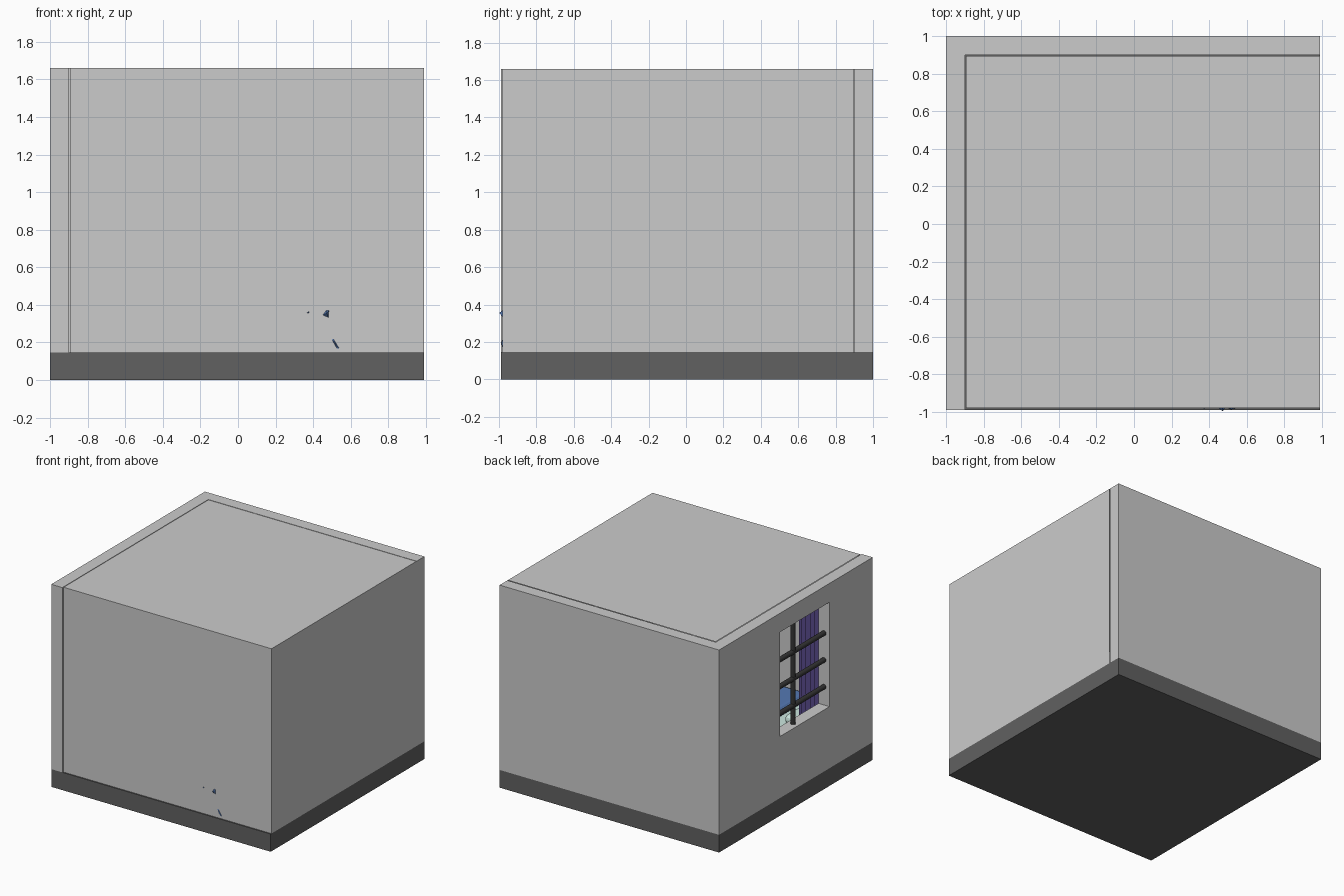
import bpy, bmesh, math
from mathutils import Vector

if "Cube" in bpy.data.objects:
    bpy.data.objects.remove(bpy.data.objects["Cube"])


def material(name, r, g, b):
    m = bpy.data.materials.new(name)
    m.diffuse_color = (r, g, b, 1)
    m.use_nodes = True
    m.node_tree.nodes["Principled BSDF"].inputs["Base Color"].default_value = m.diffuse_color
    return m


WALL = material("wall_grey", 0.52, 0.52, 0.52)
FLOOR = material("floor_grey", 0.12, 0.12, 0.12)
IRON = material("iron", 0.035, 0.035, 0.035)
PURPLE = material("curtain_purple", 0.10, 0.07, 0.26)
BLUE = material("blanket_blue", 0.09, 0.19, 0.45)
MINT = material("linen_mint", 0.60, 0.80, 0.74)
WOOD = material("bed_wood", 0.20, 0.12, 0.07)


def mesh_object(name, verts, faces, mat=None):
    me = bpy.data.meshes.new(name)
    me.from_pydata(verts, [], faces)
    ob = bpy.data.objects.new(name, me)
    bpy.context.collection.objects.link(ob)
    if mat:
        me.materials.append(mat)
    return ob


def box(name, lo, hi, mat=None, bevel=0):
    lo, hi = Vector(lo), Vector(hi)
    bm = bmesh.new()
    bmesh.ops.create_cube(bm, size=1)
    for v in bm.verts:
        v.co = (lo + hi) / 2 + v.co * (hi - lo)
    me = bpy.data.meshes.new(name)
    bm.to_mesh(me)
    bm.free()
    ob = bpy.data.objects.new(name, me)
    bpy.context.collection.objects.link(ob)
    if mat:
        me.materials.append(mat)
    if bevel:
        mod = ob.modifiers.new("bevel", "BEVEL")
        mod.width, mod.segments = bevel, 3
    return ob


def rod(name, a, b, radius, mat):
    a, b = Vector(a), Vector(b)
    bpy.ops.mesh.primitive_cylinder_add(vertices=16, radius=radius, depth=(b - a).length,
                                        location=(a + b) / 2)
    ob = bpy.context.object
    ob.name = name
    ob.rotation_euler = (b - a).to_track_quat("Z", "Y").to_euler()
    ob.data.materials.append(mat)
    bpy.ops.object.shade_smooth_by_angle(angle=math.radians(40))


# Room shell: floor slab, back wall, left wall
X1, Y0, Z0, Z1 = 0.99, -0.98, 0.145, 1.66
box("floor", (-1, -0.99, 0), (X1, 1, Z0), FLOOR)
box("back_wall", (-0.9, 0.9, Z0), (X1, 1, Z1), WALL)
left = box("left_wall", (-1, -0.99, Z0), (-0.9, 1, Z1), WALL)

# Window opening
WY0, WY1, WZ0, WZ1 = -0.43, 0.21, 0.65, 1.505
cutter = box("window_cutter", (-1.1, WY0, WZ0), (-0.8, WY1, WZ1))
cutter.hide_render = True
cutter.hide_viewport = False
cutter.display_type = "WIRE"
cut = left.modifiers.new("window", "BOOLEAN")
cut.object, cut.operation, cut.solver = cutter, "DIFFERENCE", "EXACT"
bpy.context.view_layer.objects.active = left
bpy.ops.object.modifier_apply(modifier=cut.name)
bpy.data.objects.remove(cutter)

# Thin closing panels: front, right and top, with a narrow gap at the left wall
XG, YG = -0.895, 0.895
mesh_object("closing_panels",
            [(XG, Y0, Z0), (X1, Y0, Z0), (X1, YG, Z0),
             (XG, Y0, Z1), (X1, Y0, Z1), (X1, YG, Z1), (XG, YG, Z1)],
            [(0, 1, 4, 3), (1, 2, 5, 4), (3, 4, 5, 6)])

# Window bars
for i, z in enumerate((0.80, 1.02, 1.24)):
    rod(f"horizontal_bar_{i + 1}", (-0.95, WY0 - 0.02, z), (-0.95, WY1 + 0.02, z), 0.02, IRON)
rod("vertical_bar", (-0.95, -0.03, WZ0 - 0.02), (-0.95, -0.03, WZ1 + 0.02), 0.02, IRON)


# Curtains: pleated sheets either side of the window
def curtain(name, ya, yb, folds=6):
    n = folds * 4
    verts = []
    for i in range(n + 1):
        y = ya + (yb - ya) * i / n
        x = -0.855 + 0.02 * math.sin(i * math.pi / 2)
        verts += [(x, y, 0.45), (x, y, 1.58)]
    faces = [(2 * i, 2 * i + 2, 2 * i + 3, 2 * i + 1) for i in range(n)]
    mesh_object(name, verts, faces, PURPLE)


curtain("curtain_front", -0.56, -0.24)
curtain("curtain_back", 0.02, 0.34)
rod("curtain_rod", (-0.855, -0.62, 1.58), (-0.855, 0.40, 1.58), 0.015, IRON)

# Bed along the front side
box("bed_frame", (-0.86, -0.96, 0.20), (0.55, -0.42, 0.27), WOOD)
for i, (x, y) in enumerate([(-0.84, -0.94), (0.49, -0.94), (-0.84, -0.48), (0.49, -0.48)]):
    box(f"bed_leg_{i + 1}", (x, y, Z0), (x + 0.04, y + 0.04, 0.21), WOOD)
box("mattress", (-0.85, -0.95, 0.26), (0.54, -0.43, 0.35), MINT, 0.03)
box("pillow", (-0.83, -0.88, 0.34), (-0.52, -0.52, 0.42), MINT, 0.035)
box("blanket", (-0.43, -0.975, 0.18), (0.57, -0.41, 0.41), BLUE, 0.04)


# Blanket folds that poke through the front panel
def fold(name, outline, tip_y):
    n = len(outline)
    cx = sum(p[0] for p in outline) / n
    cz = sum(p[1] for p in outline) / n
    verts = [(x, Y0 + 0.002, z) for x, z in outline] + [(cx, tip_y, cz)]
    mesh_object(name, verts, [(i, (i + 1) % n, n) for i in range(n)], BLUE)


fold("blanket_fold_upper", [(0.45, 0.345), (0.483, 0.33), (0.485, 0.372), (0.47, 0.372)], -0.998)
fold("blanket_fold_lower", [(0.495, 0.222), (0.53, 0.16), (0.545, 0.16), (0.505, 0.225)], -0.988)
fold("blanket_fold_small", [(0.365, 0.357), (0.378, 0.355), (0.378, 0.365)], -0.985)
